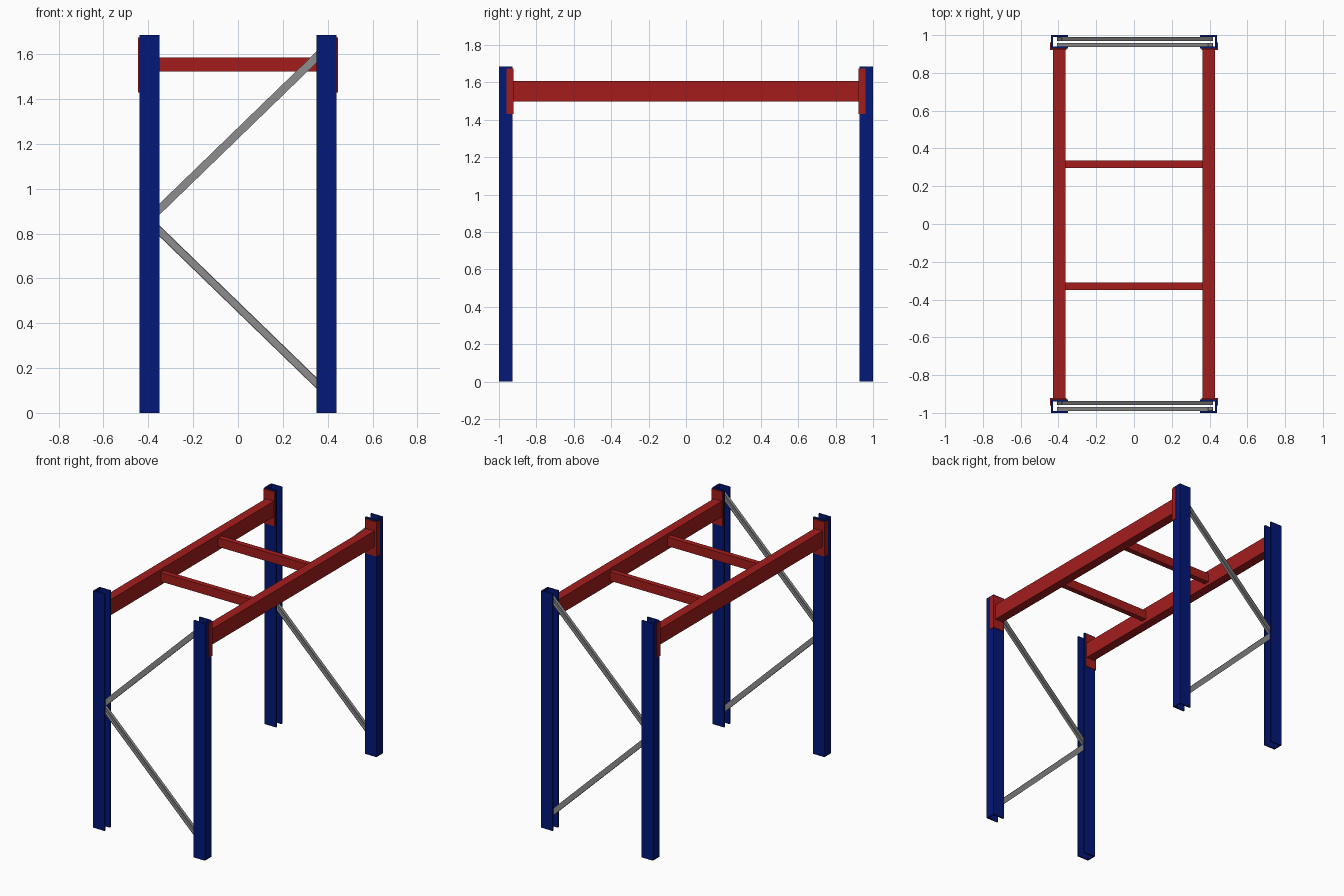
import bpy
from mathutils import Vector

if "Cube" in bpy.data.objects:
    bpy.data.objects.remove(bpy.data.objects["Cube"])


def mat(name, rgb):
    m = bpy.data.materials.new(name)
    m.diffuse_color = (*rgb, 1)
    m.use_nodes = True
    m.node_tree.nodes["Principled BSDF"].inputs["Base Color"].default_value = m.diffuse_color
    return m


BLUE = mat("deep_blue", (0.001, 0.009, 0.19))
RED = mat("signal_red", (0.37, 0.012, 0.012))
GREY = mat("steel_grey", (0.27, 0.27, 0.27))


def extrude(name, profile, a, b, u, v, material):
    """Sweep a closed 2D profile (in axes u, v) straight from a to b."""
    a, b, u, v = map(Vector, (a, b, u, v))
    n = len(profile)
    verts = [e + u * p + v * q for e in (a, b) for p, q in profile]
    faces = [(i, (i + 1) % n, n + (i + 1) % n, n + i) for i in range(n)]
    faces += [tuple(reversed(range(n))), tuple(range(n, 2 * n))]
    area = sum(profile[i][0] * profile[(i + 1) % n][1]
               - profile[(i + 1) % n][0] * profile[i][1] for i in range(n))
    if area * u.cross(v).dot(b - a) < 0:
        faces = [tuple(reversed(f)) for f in faces]
    me = bpy.data.meshes.new(name)
    me.from_pydata([tuple(p) for p in verts], [], faces)
    me.materials.append(material)
    ob = bpy.data.objects.new(name, me)
    bpy.context.collection.objects.link(ob)
    return ob


def channel(w, d, t):
    """C section: web on q = 0, width w along p, depth d along q."""
    h = w / 2
    return [(-h, 0), (h, 0), (h, d), (h - t, d), (h - t, t),
            (t - h, t), (t - h, d), (-h, d)]


def rect(w, h):
    return [(-w / 2, -h / 2), (w / 2, -h / 2), (w / 2, h / 2), (-w / 2, h / 2)]


X, Y, Z = Vector((1, 0, 0)), Vector((0, 1, 0)), Vector((0, 0, 1))

for sy, end in ((-1, "front"), (1, "back")):
    for sx, side in ((-1, "left"), (1, "right")):
        tag = f"{end}_{side}"
        # upright: channel with its web outside, open toward the middle
        extrude(f"upright_{tag}", channel(0.072, 0.09, 0.011),
                (sx * 0.44, sy * 0.964, 0), (sx * 0.44, sy * 0.964, 1.685),
                Y, -sx * X, BLUE)
        # beam connector: angle plate wrapping the inner corner of the upright
        angle = [(0.358, 0.922), (0.445, 0.922), (0.445, 0.960),
                 (0.440, 0.960), (0.440, 0.928), (0.358, 0.928)]
        extrude(f"beam_connector_{tag}", angle, (0, 0, 1.43), (0, 0, 1.675),
                sx * X, sy * Y, RED)

    # diagonal braces: slim channels side by side, open toward each other
    for name, z1, s in (("upper", 1.64, -1), ("lower", 0.08, 1)):
        y = sy * 0.964 + s * 0.027
        z0 = 0.86 - s * 0.005
        a, b = Vector((-0.395, y, z0)), Vector((0.405, y, z1))
        d = (b - a).normalized()
        across = Vector((-d.z, 0, d.x))
        extrude(f"{name}_brace_{end}", channel(0.036, 0.022, 0.004),
                a, b, across, -s * Y, GREY)

# long load beams
for sx, side in ((-1, "left"), (1, "right")):
    extrude(f"beam_{side}", rect(0.065, 0.111),
            (sx * 0.396, -0.923, 1.5525), (sx * 0.396, 0.923, 1.5525), X, Z, RED)

# cross bars between the beams
for y, end in ((-0.33, "front"), (0.316, "back")):
    extrude(f"cross_bar_{end}", rect(0.038, 0.064),
            (-0.364, y, 1.554), (0.364, y, 1.554), Y, Z, RED)
